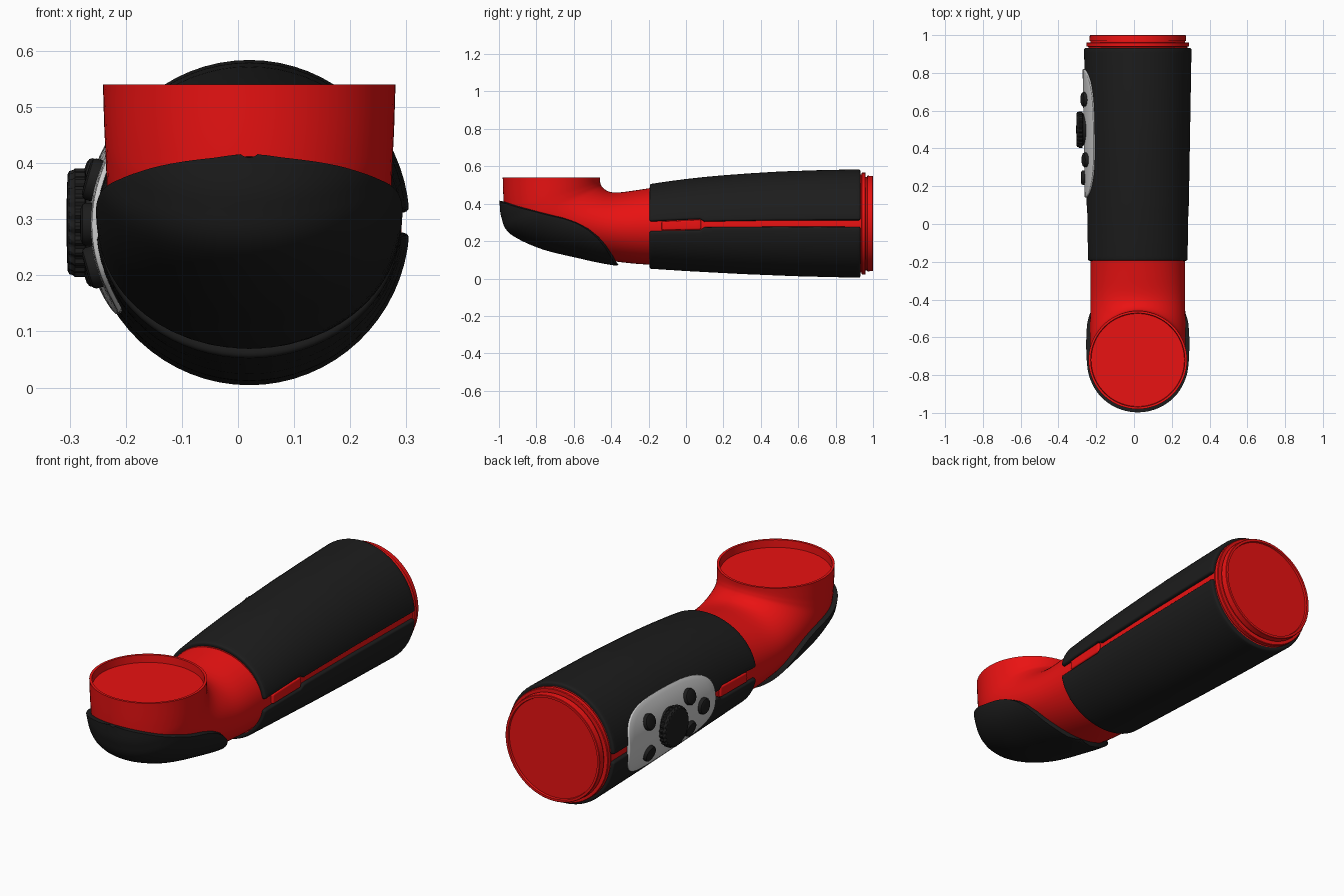
import bpy, bmesh
from math import sin, cos, pi, asin, acos, radians
from mathutils import Vector

if "Cube" in bpy.data.objects:
    bpy.data.objects.remove(bpy.data.objects["Cube"])

CX = 0.02  # x of the long axis


def material(name, rgb):
    m = bpy.data.materials.new(name)
    m.diffuse_color = (*rgb, 1)
    m.use_nodes = True
    m.node_tree.nodes["Principled BSDF"].inputs["Base Color"].default_value = m.diffuse_color
    return m


RED = material("red", (0.82, 0.006, 0.006))
BLACK = material("black", (0.012, 0.012, 0.012))


def interp(pts, x):
    if x <= pts[0][0]:
        return pts[0][1]
    for (a, fa), (b, fb) in zip(pts, pts[1:]):
        if x <= b:
            return fa + (fb - fa) * (x - a) / (b - a)
    return pts[-1][1]


def grid(name, rows, mat, pivot, wrap=False, caps=False, solid=0, offset=-1, bevel=0):
    """Skin rows of points; optionally thicken and round the edges."""
    bm = bmesh.new()
    vs = [[bm.verts.new(p) for p in r] for r in rows]
    n = len(rows[0])
    for a, b in zip(vs, vs[1:]):
        for j in range(n if wrap else n - 1):
            k = (j + 1) % n
            bm.faces.new((a[j], a[k], b[k], b[j]))
    if caps:
        bm.faces.new(vs[0])
        bm.faces.new(vs[-1])
    bmesh.ops.remove_doubles(bm, verts=bm.verts, dist=1e-5)
    bmesh.ops.recalc_face_normals(bm, faces=bm.faces)
    bm.normal_update()
    if not caps:
        out = sum(f.normal.dot(f.calc_center_median() - Vector(pivot)) for f in bm.faces)
        if out < 0:
            bmesh.ops.reverse_faces(bm, faces=bm.faces)
    me = bpy.data.meshes.new(name)
    bm.to_mesh(me)
    bm.free()
    ob = bpy.data.objects.new(name, me)
    bpy.context.collection.objects.link(ob)
    if solid:
        m = ob.modifiers.new("thickness", 'SOLIDIFY')
        m.thickness, m.offset = solid, offset
    if bevel:
        m = ob.modifiers.new("round", 'BEVEL')
        m.width, m.segments, m.limit_method = bevel, 3, 'ANGLE'
        m.angle_limit = radians(45)
    if solid or bevel:
        dg = bpy.context.evaluated_depsgraph_get()
        me = bpy.data.meshes.new_from_object(ob.evaluated_get(dg))
        ob.modifiers.clear()
        ob.data = me
    if mat:
        me.materials.clear()
        me.materials.append(mat)
    me.polygons.foreach_set("use_smooth", [True] * len(me.polygons))
    me.set_sharp_from_angle(angle=radians(35))
    return ob


# Grip envelope: centre height and radii along y
TOP = [(-0.2, 0.504), (-0.1, 0.519), (0, 0.532), (0.1, 0.543), (0.2, 0.552),
       (0.35, 0.563), (0.5, 0.572), (0.7, 0.579), (0.93, 0.584)]
BOT = [(-0.2, 0.053), (0, 0.04), (0.3, 0.024), (0.6, 0.012), (0.93, 0.004)]
WID = [(-0.2, 0.267), (0.93, 0.286)]


def skin(y, a, off=0.0):
    t, b = interp(TOP, y), interp(BOT, y)
    return Vector((CX + (interp(WID, y) + off) * cos(a), y,
                   (t + b) / 2 + ((t - b) / 2 + off) * sin(a)))


MID = (CX, 0.37, 0.29)
ys = [-0.195 + 0.0245 * i for i in range(47)]

# Red core under the grip
grid("inner_core", [[skin(y, 2 * pi * j / 72, -0.018) for j in range(72)] for y in ys],
     RED, MID, wrap=True, caps=True)

# Black grip halves, separated by a slit that widens near the front
for name, sgn in (("upper_grip", 1), ("lower_grip", -1)):
    rows = []
    for y in ys:
        g = asin((0.034 if y < 0.08 else 0.018) / 0.27)
        rows.append([skin(y, sgn * (g + (pi - 2 * g) * j / 32)) for j in range(33)])
    grid(name, rows, BLACK, MID, solid=0.026, bevel=0.009)

# Red tabs filling the wide part of the slit
for name, a0 in (("right_tab", 0), ("left_tab", pi)):
    rows = []
    for y in [-0.13 + 0.021 * i for i in range(11)]:
        rows.append([skin(y, a0 + 0.105 * j / 3, -0.006) for j in range(-3, 4)])
    grid(name, rows, RED, MID, solid=0.03, bevel=0.006)

# Stepped red collar at the rear
prof = [(0.9, 0.262), (0.938, 0.262), (0.94, 0.272), (0.958, 0.272), (0.961, 0.269),
        (0.961, 0.25), (0.968, 0.25), (0.97, 0.256), (0.998, 0.254), (1.0, 0.252),
        (1.0, 0.241), (0.99, 0.239)]
grid("rear_collar", [[(CX + r * cos(2 * pi * j / 72), y, 0.294 + r * sin(2 * pi * j / 72))
                      for j in range(72)] for y, r in prof], RED, MID, wrap=True, caps=True)

# Elbow: each section runs from an upper to a lower point in the side view
SEC = [(-.15, .49, -.15, .072), (-.26, .473, -.28, .08), (-.35, .461, -.42, .098),
       (-.40, .462, -.57, .13), (-.432, .475, -.77, .18), (-.45, .492, -.925, .255),
       (-.457, .507, -.965, .33), (-.46, .522, -.975, .41), (-.46, .54, -.98, .54)]


def section(s):
    i = min(int(s), len(SEC) - 2)
    t = s - i
    p = [SEC[min(max(k, 0), len(SEC) - 1)] for k in range(i - 1, i + 3)]
    v = [0.5 * (2 * b + (c - a) * t + (2 * a - 5 * b + 4 * c - d) * t * t
                + (3 * b - a - 3 * c + d) * t ** 3) for a, b, c, d in zip(*p)]
    top, bot = Vector((CX, v[0], v[1])), Vector((CX, v[2], v[3]))
    return (top + bot) / 2, (bot - top) / 2, 0.25 + 0.011 * (s / 8) ** 2


def elbow(s, phi, k=1.0):
    c, d, w = section(s)
    return c + d * cos(phi) * k + Vector((w * sin(phi) * k, 0, 0))


def ring(s, k=1.0, dz=0.0):
    return [elbow(s, 2 * pi * j / 72, k) + Vector((0, 0, dz)) for j in range(72)]


rows = [ring(i / 6) for i in range(49)]
rows += [ring(8, 0.955), ring(8, 0.945, -0.036)]
grid("elbow_tube", rows, RED, (CX, -0.6, 0.35), wrap=True, caps=True)

# Black elbow guard, trimmed along its upper edge as seen from the side
EDGE = [(-1, .42), (-.9, .387), (-.75, .347), (-.65, .323), (-.58, .298), (-.52, .265),
        (-.47, .225), (-.43, .18), (-.39, .12), (-.36, .06), (-.3, -.1)]


def reach(s):
    """Angle from the bottom of a section up to the guard edge."""
    c, d, _ = section(s)
    lo, hi = -1.0, 1.0
    if (c + d).z > interp(EDGE, (c + d).y):
        return 0.0
    for _ in range(40):
        m = (lo + hi) / 2
        p = c + d * m
        if p.z > interp(EDGE, p.y):
            lo = m
        else:
            hi = m
    return acos(hi)


inside = [i / 400 for i in range(3201) if reach(i / 400) > 0]
s0, s1 = inside[0], inside[-1]
rows = []
for i in range(41):
    s = s0 + (s1 - s0) * (1 - cos(pi * i / 40)) / 2
    f = reach(s)
    rows.append([elbow(s, f * j / 20) for j in range(-20, 21)])
grid("elbow_guard", rows, BLACK, (CX, -0.65, 0.42), solid=0.022, offset=1, bevel=0.007)

# Grey control panel wrapped on the left side
rows = []
for k in (0, .2, .4, .6, .75, .88, 1):
    row = []
    for j in range(81):
        a = 2 * pi * j / 80
        r = k / (abs(cos(a)) ** 3.2 + abs(sin(a)) ** 3.2) ** (1 / 3.2)
        row.append(skin(0.48 + 0.34 * r * cos(a), pi - 0.61 * r * sin(a), 0.008))
    rows.append(row)
grid("control_panel", rows, None, MID, solid=0.018, bevel=0.004)


def stud(name, y, deg, prof, ribs=0):
    """Round part standing on the panel; profile is (height, radius)."""
    a = pi - radians(deg)
    base, n = skin(y, a, 0.008), Vector((cos(a), 0, sin(a)))
    u, v = Vector((0, 1, 0)), Vector((-sin(a), 0, cos(a)))
    count = ribs * 4 or 32
    rows = []
    for h, r in prof:
        row = []
        for j in range(count):
            q = 2 * pi * j / count
            rr = r - (0.005 if ribs and j % 4 < 2 and 0.005 < h < 0.035 else 0)
            row.append(base + n * h + (u * cos(q) + v * sin(q)) * rr)
        rows.append(row)
    grid(name, rows, BLACK, MID, wrap=True, caps=True)


# Ribbed knob and five push buttons
stud("knob", 0.5, 0, [(-.02, .085), (.004, .085), (.006, .097), (.024, .097), (.027, .094),
                      (.034, .092), (.037, .086), (.038, .06), (.039, .02)], ribs=24)
for i, (y, deg) in enumerate(((.34, 16), (.34, -16), (.245, 0), (.66, 15), (.66, -15))):
    stud(f"button_{i + 1}", y, deg, [(-.01, .038), (.01, .038), (.015, .035), (.018, .028), (.019, .01)])
